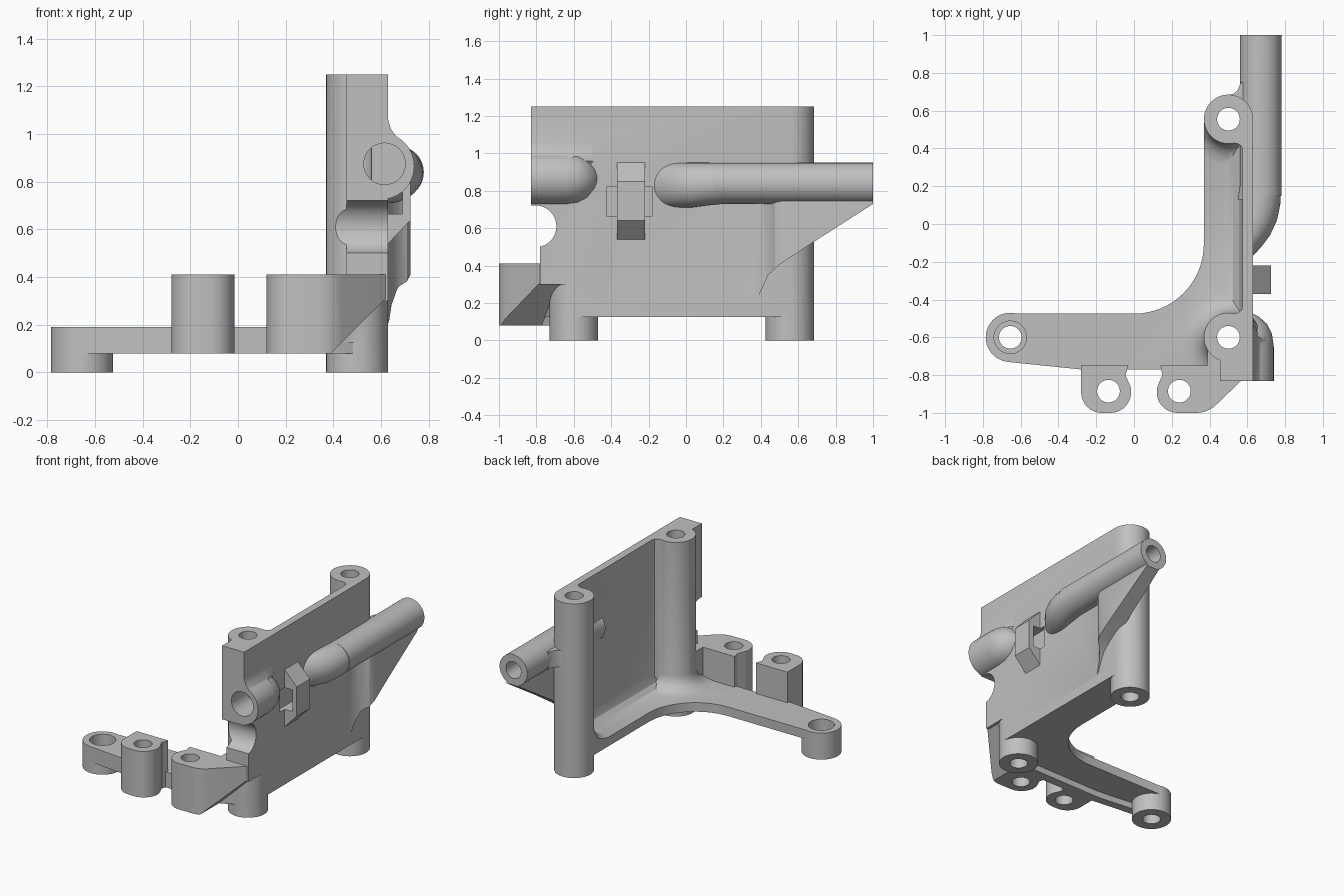
import bpy, bmesh, math

cube = bpy.data.objects.get("Cube")
if cube:
    bpy.data.objects.remove(cube, do_unlink=True)

grey = bpy.data.materials.new("cast grey")
grey.use_nodes = True
grey.diffuse_color = (0.53, 0.53, 0.53, 1)
grey.node_tree.nodes["Principled BSDF"].inputs["Base Color"].default_value = (0.53, 0.53, 0.53, 1)


def make(name, bm):
    bmesh.ops.recalc_face_normals(bm, faces=bm.faces)
    mesh = bpy.data.meshes.new(name)
    bm.to_mesh(mesh)
    bm.free()
    obj = bpy.data.objects.new(name, mesh)
    bpy.context.collection.objects.link(obj)
    mesh.materials.append(grey)
    return obj


def loft(name, rings):
    """Closed solid through matching rings of points."""
    bm = bmesh.new()
    loops = [[bm.verts.new(p) for p in ring] for ring in rings]
    n = len(loops[0])
    for a, b in zip(loops, loops[1:]):
        for i in range(n):
            j = (i + 1) % n
            bm.faces.new((a[i], a[j], b[j], b[i]))
    bm.faces.new(loops[0])
    bm.faces.new(loops[-1])
    return make(name, bm)


PLACE = {"x": lambda u, v, t: (t, u, v), "y": lambda u, v, t: (u, t, v),
         "z": lambda u, v, t: (u, v, t)}


def prism(name, axis, profile, lo, hi):
    return loft(name, [[PLACE[axis](u, v, t) for u, v in profile] for t in (lo, hi)])


def arc(cx, cy, r, start, end, steps=10):
    angles = [math.radians(start + (end - start) * i / steps) for i in range(steps + 1)]
    return [(cx + r * math.cos(a), cy + r * math.sin(a)) for a in angles]


def ring(u, v, r):
    return arc(u, v, r, 0, 352.5, 47)


def rod(name, axis, u, v, r, lo, hi):
    return prism(name, axis, ring(u, v, r), lo, hi)


def tapered(name, axis, stations):
    """Round sweep: stations are (distance, u, v, radius)."""
    return loft(name, [[PLACE[axis](p, q, t) for p, q in ring(u, v, r)]
                       for t, u, v, r in stations])


def rect(u0, v0, u1, v1):
    return [(u0, v0), (u1, v0), (u1, v1), (u0, v1)]


def combine(target, tool, operation):
    mod = target.modifiers.new(operation, "BOOLEAN")
    mod.operation, mod.object, mod.solver = operation, tool, "MANIFOLD"
    bpy.context.view_layer.update()
    result = bpy.data.meshes.new_from_object(
        target.evaluated_get(bpy.context.evaluated_depsgraph_get()))
    target.modifiers.clear()
    target.data = result
    bpy.data.objects.remove(tool, do_unlink=True)
    return target


# L-shaped base
footprint = ([(-0.655, -0.475)] + arc(0, -0.105, 0.37, -90, 0, 16) +
             [(0.37, 0.555), (0.63, 0.555), (0.63, -0.6), (0.5, -0.6), (0.5, -0.73),
              (0.4, -0.77), (-0.28, -0.77), (-0.67, -0.73)])
body = prism("bracket_body", "z", footprint, 0.125, 0.19)
parts = [
    prism("front_rim", "z", [(-0.66, -0.73), (-0.28, -0.77), (0.4, -0.77), (0.5, -0.72),
                             (0.4, -0.7), (-0.28, -0.71), (-0.66, -0.67)], 0.08, 0.16),
    rod("arm_foot", "z", -0.655, -0.6, 0.13, 0, 0.19),
]

# Two posts with flared roots, joined by the wall
posts = [(0.5, -0.6), (0.5, 0.555)]
for x, y in posts:
    parts.append(rod("post", "z", x, y, 0.13, 0, 1.25))
    flare = tapered("post_root", "z", [(0.15, x, y, 0.24), (0.19, x, y, 0.24), (0.2, x, y, 0.2),
                                       (0.22, x, y, 0.165), (0.25, x, y, 0.14),
                                       (0.3, x, y, 0.128)])
    parts.append(combine(flare, prism("limit", "z", footprint, 0.13, 0.5), "INTERSECT"))
    s = 1 if y < 0 else -1
    parts.append(prism("post_fillet", "z", [(0.52, y), (0.52, y + s * 0.126),
                       (0.55, y + s * 0.13), (0.57, y + s * 0.145),
                       (0.578, y + s * 0.17), (0.6, y + s * 0.17), (0.6, y)], 0.15, 1.25))
parts += [
    prism("wall", "z", rect(0.575, -0.6, 0.63, 0.555), 0.125, 1.25),
    prism("wall_root", "y", [(0.6, 0.14), (0.48, 0.14), (0.48, 0.19), (0.52, 0.2),
                             (0.555, 0.23), (0.575, 0.29), (0.6, 0.29)], -0.5, 0.5),
]

# Front end block with the short boss
parts += [
    prism("end_block", "x", [(-0.6, 0.3), (-0.78, 0.3), (-0.78, 0.6), (-0.83, 0.6),
                             (-0.83, 1.25), (-0.6, 1.25)], 0.455, 0.63),
    tapered("short_boss", "y", [(-0.83, 0.6, 0.865, 0.14), (-0.65, 0.6, 0.865, 0.14),
                                (-0.58, 0.6, 0.865, 0.13), (-0.53, 0.6, 0.865, 0.105),
                                (-0.49, 0.6, 0.865, 0.06), (-0.47, 0.6, 0.865, 0.02)]),
    loft("boss_fillet", [[(0.6, y, 0.9), (0.6, y, 1.06), (0.63, y, 1.06), (0.63 + d * 0.012, y, 1.02),
                          (0.63 + d * 0.035, y, 0.99), (0.63 + d * 0.07, y, 0.96)]
                         for y, d in ((-0.83, 1), (-0.62, 1), (-0.5, 0.05))]),
]

# Long tube sinking into the wall
parts.append(rod("long_tube", "y", 0.67, 0.84, 0.11, 0.15, 1))
bend = tapered("tube_bend", "y", [(0.2, 0.67, 0.84, 0.11), (0.1, 0.659, 0.835, 0.115),
                                  (0.02, 0.637, 0.83, 0.12), (-0.06, 0.6, 0.83, 0.12),
                                  (-0.12, 0.555, 0.83, 0.12), (-0.18, 0.5, 0.83, 0.12)])
parts.append(combine(bend, prism("inner_limit", "z", rect(0.3, -0.4, 0.59, 0.13), 0.5, 1.2),
                     "DIFFERENCE"))
parts.append(prism("tube_fillet", "z", [(0.5, 0.66), (0.5, 0.684), (0.53, 0.69), (0.55, 0.71),
                                        (0.565, 0.75), (0.62, 0.75), (0.62, 0.66)], 0.78, 0.9))

# Sloped rib under the tube
rib = prism("tube_rib", "z", [(0.6, 0.34), (0.628, 0.36), (0.645, 0.41), (0.68, 0.455),
                              (0.71, 0.475), (0.725, 0.51), (0.725, 1), (0.625, 1),
                              (0.6, 0.6)], 0.1, 0.84)
parts.append(combine(rib, prism("rib_slope", "x", [(1.2, 0.86), (1, 0.73), (0.68, 0.525),
                     (0.5, 0.405), (0.44, 0.35), (0.38, 0.22), (0.3, 0.12), (0.3, 0), (1.2, 0)],
                     0.4, 0.9), "DIFFERENCE"))

# Clip strap on the outer wall
parts.append(prism("clip_strap", "y", [(0.6, 0.54), (0.63, 0.54), (0.725, 0.64),
                                       (0.725, 0.85), (0.63, 0.95), (0.6, 0.95)],
                   -0.37, -0.22))

# Front screw lugs
parts.append(prism("left_lug", "z", [(-0.28, -0.75)] + arc(-0.17, -0.89, 0.11, 180, 270) +
                   arc(-0.125, -0.89, 0.11, 270, 390) + [(-0.045, -0.8), (-0.03, -0.75)],
                   0.08, 0.41))
lug = prism("wedge_lug", "z", [(0.14, -0.75), (0.15, -0.8)] + arc(0.23, -0.89, 0.11, 150, 270) +
            arc(0.33, -0.85, 0.15, 270, 315, 6) +
            [(0.63, -0.77), (0.63, -0.6), (0.39, -0.6), (0.39, -0.75)], 0.08, 0.41)
parts.append(combine(lug, prism("wedge_cut", "y", [(0.34, 0.03), (0.74, 0.43), (0.8, 0.03)],
                                -1.2, -0.4), "DIFFERENCE"))

for part in parts:
    combine(body, part, "UNION")

# Bores, notch and clip pocket
cuts = [rod("post_bore", "z", x, y, 0.06, -0.1, 1.4) for x, y in posts]
cuts += [rod("lug_bore", "z", x, y, 0.06, -0.1, 0.6)
         for x, y in [(-0.135, -0.885), (0.24, -0.885), (-0.655, -0.6)]]
cuts += [
    rod("foot_counterbore", "z", -0.655, -0.6, 0.086, 0.1, 0.4),
    rod("boss_bore", "y", 0.615, 0.875, 0.087, -1, -0.6),
    rod("tube_bore", "y", 0.67, 0.84, 0.06, 0.5, 1.2),
    prism("end_notch", "x", arc(-0.805, 0.61, 0.112, -90, 90, 20) +
          [(-0.95, 0.722), (-0.95, 0.498)], 0.2, 0.9),
    prism("clip_pocket", "x", rect(-0.425, 0.665, -0.18, 0.82), 0.6, 0.69),
]
for cut in cuts:
    combine(body, cut, "DIFFERENCE")

# Smooth round faces, keep hard edges
bpy.ops.object.select_all(action="DESELECT")
body.select_set(True)
bpy.context.view_layer.objects.active = body
bpy.ops.object.shade_smooth_by_angle(angle=math.radians(28))
